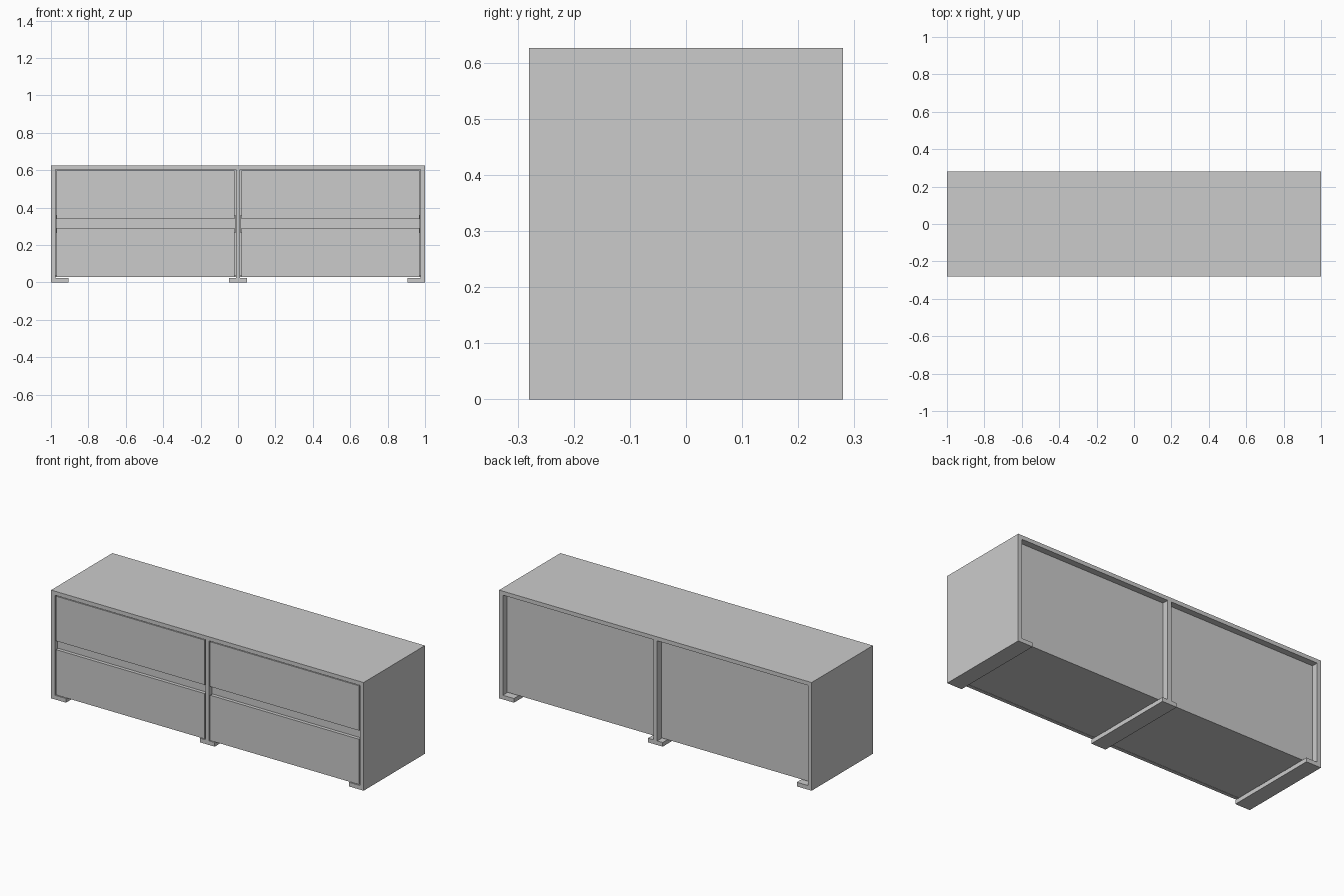
import bpy

if "Cube" in bpy.data.objects:
    bpy.data.objects.remove(bpy.data.objects["Cube"])

D = 0.28          # half depth
T = 0.024         # board thickness
Z0, Z1 = 0.024, 0.603   # carcass bottom and top


def box(name, x, y, z):
    """Axis-aligned board from (min, max) pairs."""
    bpy.ops.mesh.primitive_cube_add(
        size=1, location=[(a + b) / 2 for a, b in (x, y, z)])
    o = bpy.context.object
    o.name = name
    o.scale = [b - a for a, b in (x, y, z)]
    bpy.ops.object.transform_apply(location=False, rotation=False, scale=True)
    return o


# Top board
box("top", (-1, 1), (-D, D), (Z1, 0.626))

# Upright panels and the flat runners beneath them
box("divider", (-T / 2, T / 2), (-D, D), (Z0, Z1))
box("middle_runner", (-0.047, 0.047), (-D, D), (0, Z0))

for side, s in (("left", -1), ("right", 1)):
    def span(a, b):
        return tuple(sorted((s * a, s * b)))

    box(side + "_panel", span(1 - T, 1), (-D, D), (Z0, Z1))
    box(side + "_runner", span(0.905, 1), (-D, D), (0, Z0))

    # Recessed back and bottom of each bay
    bay = span(T / 2, 1 - T)
    box(side + "_back", bay, (0.23, 0.243), (0.028, Z1))
    box(side + "_bottom", bay, (-0.258, 0.23), (0.028, 0.04))

    # Finger-pull rail recessed between the drawers
    box(side + "_pull_rail", span(0.014, 0.974), (-0.258, -0.246), (0.265, 0.36))

    # Drawer fronts with narrow reveals
    front = span(0.018, 0.970)
    box(side + "_lower_drawer", front, (-D, -0.26), (0.028, 0.29))
    box(side + "_upper_drawer", front, (-D, -0.26), (0.34, 0.599))
